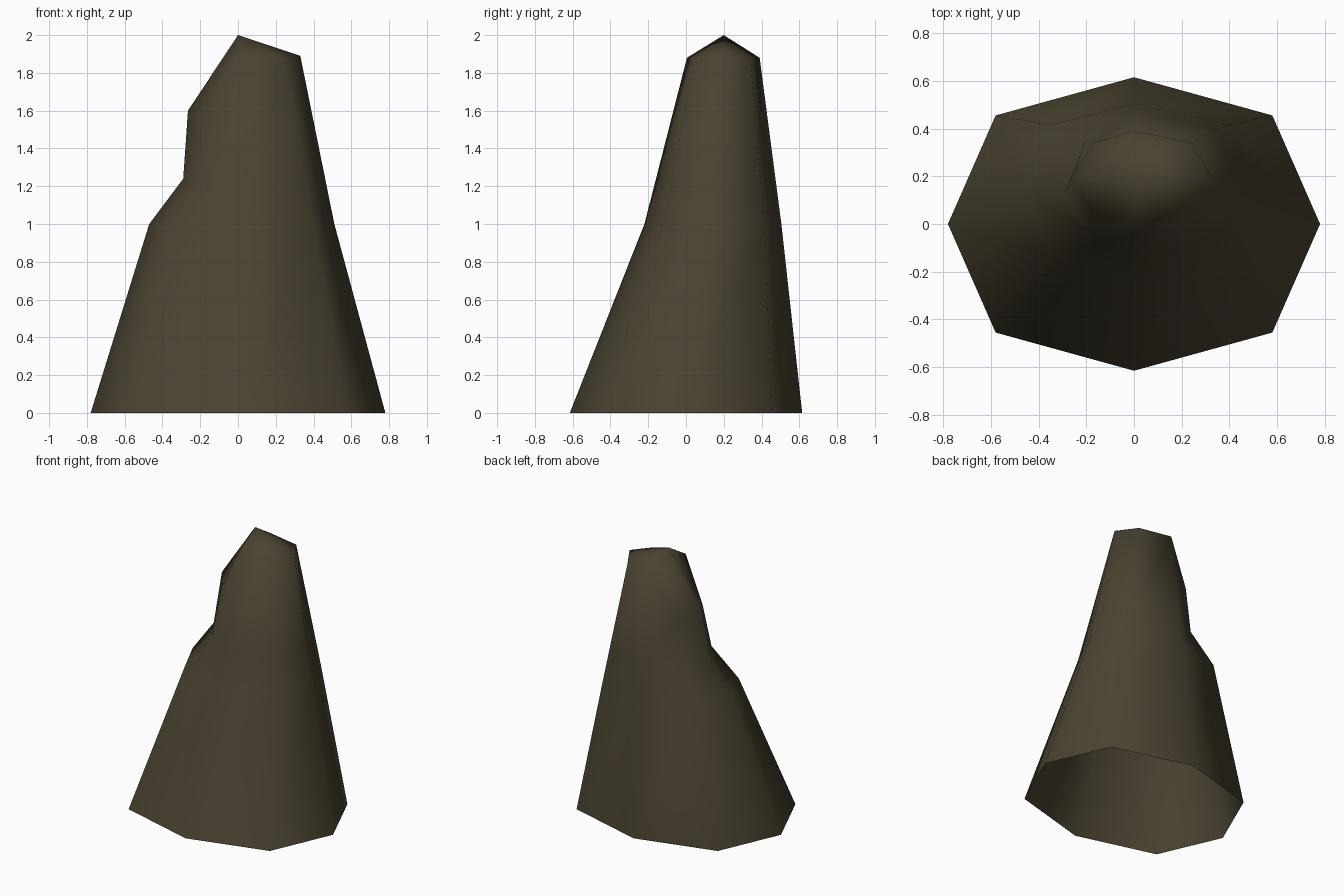
import bpy, bmesh

if "Cube" in bpy.data.objects:
    bpy.data.objects.remove(bpy.data.objects["Cube"])

# one flat colour
rock = bpy.data.materials.new("dark brown rock")
rock.diffuse_color = (0.07, 0.056, 0.031, 1.0)
rock.use_nodes = True
rock.node_tree.nodes["Principled BSDF"].inputs["Base Color"].default_value = rock.diffuse_color

# rings run from the right, round the back, to the left and the front
base = [(.78, 0, 0), (.58, .455, 0), (0, .615, 0), (-.58, .455, 0),
        (-.78, 0, 0), (-.58, -.455, 0), (0, -.615, 0), (.58, -.455, 0)]
waist = [(.51, .14, 1), (.39, .415, 1), (0, .505, 1), (-.35, .415, 1),
         (-.47, .14, 1), (-.35, -.12, 1), (0, -.22, 1), (.39, -.12, 1)]
rim = [(.33, .19, 1.89), (.24, .34, 1.88), (0, .39, 1.88), (-.17, .34, 1.56),
       (-.265, .19, 1.6), (-.17, .05, 1.57), (0, .005, 1.88), (.24, .05, 1.88)]
# notch on the left: these columns are pushed in, the others run straight
notch = {3: (-.20, .355, 1.23), 4: (-.29, .13, 1.24), 5: (-.20, -.02, 1.22)}
ledge = [notch.get(i, tuple(a + (b - a) * 0.27 for a, b in zip(waist[i], rim[i])))
         for i in range(8)]

bm = bmesh.new()
rings = [[bm.verts.new(p) for p in ring] for ring in (base, waist, ledge, rim)]

# side walls, open underneath
for low, high in zip(rings, rings[1:]):
    for i in range(8):
        j = (i + 1) % 8
        bm.faces.new((low[i], low[j], high[j], high[i]))

# pointed tip
tip = bm.verts.new((0, .2, 2))
for i in range(8):
    bm.faces.new((rings[-1][i], rings[-1][(i + 1) % 8], tip))

for f in bm.faces:
    f.smooth = True
mesh = bpy.data.meshes.new("rock_spire")
bm.to_mesh(mesh)
bm.free()
mesh.materials.append(rock)
obj = bpy.data.objects.new("rock_spire", mesh)
bpy.context.collection.objects.link(obj)
